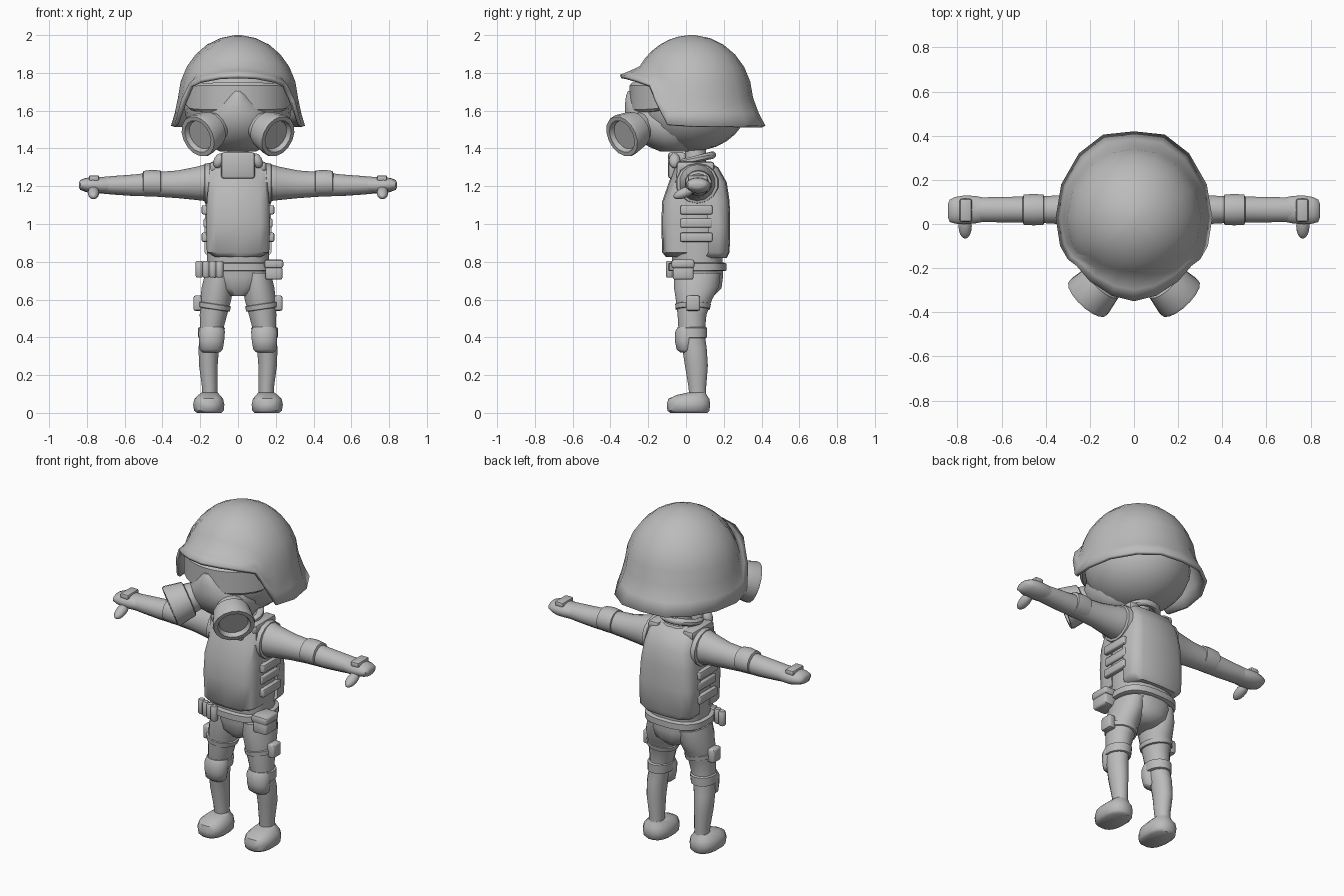
import bpy, bmesh, math
from mathutils import Vector, Matrix

grey = bpy.data.materials.new("plain grey")
grey.diffuse_color = (0.5, 0.5, 0.5, 1)


def finish(name, bm, mirror=False, angle=45):
    bmesh.ops.recalc_face_normals(bm, faces=bm.faces)
    me = bpy.data.meshes.new(name)
    bm.to_mesh(me)
    bm.free()
    me.materials.append(grey)
    ob = bpy.data.objects.new(name, me)
    bpy.context.collection.objects.link(ob)
    bpy.ops.object.select_all(action='DESELECT')
    ob.select_set(True)
    bpy.context.view_layer.objects.active = ob
    bpy.ops.object.shade_smooth_by_angle(angle=math.radians(angle))
    if mirror:
        ob.modifiers.new("Mirror", 'MIRROR')
    return ob


def skin(bm, rings, closed=True, caps=True):
    rows = [[bm.verts.new(p) for p in r] for r in rings]
    n = len(rows[0])
    for a, b in zip(rows, rows[1:]):
        for i in range(n if closed else n - 1):
            j = (i + 1) % n
            bm.faces.new((a[i], a[j], b[j], b[i]))
    if caps:
        bm.faces.new(rows[0])
        bm.faces.new(rows[-1])


def oval(a, b, n, e):
    for i in range(n):
        t = 2 * math.pi * (i + .5) / n
        c, s = math.cos(t), math.sin(t)
        yield (a * math.copysign(abs(c) ** e, c), b * math.copysign(abs(s) ** e, s))


# rings along z: (z, centre x, centre y, half x, half y)
def loft_z(name, secs, n=16, e=1.0, mirror=False, angle=45):
    bm = bmesh.new()
    skin(bm, [[(cx + u, cy + v, z) for u, v in oval(a, b, n, e)] for z, cx, cy, a, b in secs])
    return finish(name, bm, mirror, angle)


# rings along x: (x, centre y, centre z, half y, half z)
def loft_x(name, secs, n=14, e=1.0, mirror=True, angle=45):
    bm = bmesh.new()
    skin(bm, [[(x, cy + u, cz + v) for u, v in oval(a, b, n, e)] for x, cy, cz, a, b in secs])
    return finish(name, bm, mirror, angle)


def box(name, lo, hi, bevel=.012, mirror=False):
    bm = bmesh.new()
    bmesh.ops.create_cube(bm, size=1)
    for v in bm.verts:
        v.co = [(l + h) / 2 + c * (h - l) for l, h, c in zip(lo, hi, v.co)]
    bmesh.ops.bevel(bm, geom=bm.edges[:], offset=bevel, segments=2, affect='EDGES', profile=.5)
    return finish(name, bm, mirror)


def ball(name, c, r, rot=(0, 0), mirror=False):
    bm = bmesh.new()
    m = Matrix.Translation(c) @ Matrix.Rotation(rot[0], 4, 'X') @ Matrix.Rotation(rot[1], 4, 'Y')
    bmesh.ops.create_uvsphere(bm, u_segments=20, v_segments=14, radius=1,
                              matrix=m @ Matrix.Diagonal((*r, 1)))
    return finish(name, bm, mirror)


# surface of revolution around an axis: (distance, radius)
def spin(name, origin, axis, prof, n=16, mirror=False, angle=35):
    q = Vector(axis).to_track_quat('Z', 'Y')
    bm = bmesh.new()
    skin(bm, [[Vector(origin) + q @ Vector((u, v, d)) for u, v in oval(r, r, n, 1)]
              for d, r in prof])
    return finish(name, bm, mirror, angle)


# helmet: rim outline raised at the front, dome above it
half = [(0, -.35, 1.79), (.1, -.325, 1.785), (.2, -.26, 1.765), (.26, -.19, 1.74),
        (.3, -.16, 1.66), (.335, -.1, 1.53), (.355, .03, 1.52), (.33, .18, 1.52),
        (.25, .32, 1.52), (.14, .405, 1.52), (0, .42, 1.52)]
rim = half + [(-x, y, z) for x, y, z in half[-2:0:-1]]
rows = [rim, [], []] + [[] for _ in range(6)]
for x, y, z in rim:
    az = math.atan2(y - .03, x)
    base = max(1.67, z + .045)
    e0 = math.asin((base - 1.65) / .35)

    def dome(e):
        return Vector((.318 * math.cos(e) * math.cos(az),
                       .03 + .325 * math.cos(e) * math.sin(az), 1.65 + .35 * math.sin(e)))
    b = dome(e0)
    mid = b.lerp(Vector((x, y, z)), .55)
    rows[1].append((mid.x * .99, .03 + (mid.y - .03) * .985, mid.z))
    rows[2].append(b)
    for k in range(1, 7):
        rows[2 + k].append(dome(e0 + (math.pi / 2 - .06 - e0) * k / 6))
bm = bmesh.new()
skin(bm, rows, caps=False)
bm.verts.ensure_lookup_table()
bm.faces.new(bm.verts[-len(rim):])
helmet = finish("helmet", bm)
shell = helmet.modifiers.new("Shell", 'SOLIDIFY')
shell.thickness = .02

# head, goggles and breathing mask
ball("head", (0, .03, 1.625), (.285, .295, .24))
bm = bmesh.new()
goggle = []
for i in range(17):
    t = math.radians(-68 + 136 * i / 16)
    k = min(1, .55 + .45 * math.sqrt(max(0, 1 - abs(i / 8 - 1) ** 5)))
    ring = []
    for r, h in ((.25, .078), (.315, .078), (.328, .064), (.328, -.064), (.315, -.078), (.25, -.078)):
        ring.append((r * .92 * math.sin(t), .03 - r * math.cos(t), 1.67 + h * k))
    goggle.append(ring)
skin(bm, goggle)
finish("goggles", bm, angle=40)
loft_z("face_mask", [(1.385, 0, -.06, .1, .08), (1.41, 0, -.08, .15, .12), (1.46, 0, -.09, .19, .18),
                     (1.53, 0, -.1, .21, .215), (1.59, 0, -.1, .19, .225), (1.64, 0, -.1, .135, .225),
                     (1.68, 0, -.1, .085, .22), (1.705, 0, -.1, .04, .21)], n=20)
spin("filter_canister", (.1, -.22, 1.525), (.66, -.7, -.36),
     [(0, .075), (.06, .085), (.065, .1), (.16, .117), (.175, .113), (.175, .09), (.15, .08)],
     mirror=True)

# neck and collar
spin("neck", (0, .05, 1.27), (0, 0, 1), [(0, .07), (.05, .058), (.15, .055)])
bm = bmesh.new()
collar = []
for i in range(24):
    t = 2 * math.pi * i / 24
    c, s = math.cos(t), math.sin(t)
    collar.append([((.1 + u) * c, .04 + (.1 + u) * s, 1.34 + .025 * s + v)
                   for u, v in oval(.02, .02, 8, 1)])
skin(bm, collar + collar[:1], caps=False)
bmesh.ops.remove_doubles(bm, verts=bm.verts, dist=.0001)
finish("collar", bm)
ball("collar_knob", (.1, -.06, 1.335), (.028, .03, .042), (0, -.45), True)
box("throat_panel", (-.09, -.095, 1.24), (.09, .0, 1.38), .015)

# torso and vest
loft_z("torso", [(.7, 0, .06, .16, .12), (.8, 0, .06, .165, .135), (.95, 0, .06, .17, .14),
                 (1.15, 0, .06, .17, .13), (1.27, 0, .055, .155, .11), (1.33, 0, .05, .09, .08)], e=.75)
for name, sgn, secs in (
        ("vest_front", -1, [(.825, .12, .03, .1), (.85, .165, -.01, .12), (1., .17, -.01, .125),
                            (1.12, .165, 0, .12), (1.22, .155, .02, .085), (1.32, .15, .04, .05)]),
        ("vest_back", 1, [(.82, .15, .1, .21), (.85, .178, .12, .225), (1., .178, .12, .228),
                          (1.12, .17, .1, .225), (1.22, .158, .08, .21), (1.3, .15, .06, .165),
                          (1.325, .13, .04, .12)])):
    bm = bmesh.new()
    skin(bm, [[(x, sgn * y, z) for x, y in
               ((-w, a), (-w, (a + d) / 2), (-w * .92, d - .022), (-w * .7, d), (0, d + .006), (w * .7, d),
                (w * .92, d - .022), (w, (a + d) / 2), (w, a))] for z, w, a, d in secs])
    finish(name, bm, angle=50)
for z in (.93, 1.005, 1.075):
    box("side_strap", (.14, -.03, z - .024), (.192 if z != 1.005 else .182, .14, z + .024), .008, True)
for s in (-1, 1):
    box("shoulder_strap", (s * .115 - .035, -.05, 1.28), (s * .115 + .035, .15, 1.33), .015)

# arms
loft_x("arm", [(.1, .06, 1.22, .1, .1), (.16, .06, 1.22, .1, .1), (.22, .06, 1.215, .085, .088),
               (.32, .065, 1.21, .068, .073), (.45, .065, 1.21, .06, .064), (.55, .065, 1.205, .06, .057),
               (.65, .065, 1.205, .058, .05), (.72, .065, 1.205, .056, .044)])
loft_x("elbow_pad", [(.405, .065, 1.213, .055, .055), (.41, .065, 1.215, .07, .068),
                     (.455, .065, 1.217, .073, .07), (.5, .065, 1.215, .07, .066),
                     (.505, .065, 1.213, .055, .055)])
loft_x("shoulder_cuff", [(.145, .06, 1.215, .1, .1), (.15, .06, 1.215, .115, .108),
                         (.175, .06, 1.215, .11, .105), (.18, .06, 1.215, .09, .09)])
loft_x("hand", [(.68, .065, 1.205, .056, .044), (.72, .065, 1.205, .064, .044), (.77, .064, 1.205, .067, .044),
                (.81, .062, 1.207, .062, .036), (.835, .06, 1.207, .052, .026), (.843, .06, 1.207, .03, .012)])
ball("thumb", (.765, -.01, 1.165), (.03, .06, .027), (.4, 0), True)
box("knuckle_guard", (.735, .01, 1.225), (.79, .115, 1.258), .01, True)

# hips, belt and pouches
loft_z("hips", [(.62, 0, .06, .05, .09), (.66, 0, .065, .125, .125), (.72, 0, .065, .165, .133),
                (.8, 0, .06, .165, .135)], e=.85)
loft_z("belt", [(.75, 0, .06, .17, .145), (.755, 0, .06, .185, .155), (.79, 0, .06, .185, .155),
                (.795, 0, .06, .17, .145)], e=.75, n=24)
box("belt_pouch", (.145, -.07, .705), (.235, .04, .775), .012)
box("belt_pouch_flap", (.138, -.077, .765), (.24, .045, .812), .014)
for i in range(4):
    spin("belt_shell", (-.205 + .036 * i, -.05 - .012 * i, .718), (0, 0, 1),
         [(0, .016), (.008, .021), (.078, .021), (.086, .016)], n=10)

# legs
loft_z("leg", [(.08, .15, .062, .04, .045), (.14, .15, .06, .042, .048), (.25, .157, .055, .05, .062),
               (.34, .155, .045, .055, .066), (.42, .143, .03, .06, .07), (.52, .13, .032, .074, .078),
               (.6, .118, .042, .084, .098), (.67, .108, .055, .085, .122), (.74, .1, .06, .075, .125)],
       mirror=True)
loft_z("knee_pad", [(.32, .142, .0, .045, .03), (.335, .142, -.005, .062, .045), (.38, .14, -.005, .068, .055),
                    (.43, .139, .0, .071, .058), (.455, .138, .005, .062, .05)], mirror=True)
loft_z("knee_strap", [(.395, .144, .034, .055, .065), (.4, .144, .034, .069, .078),
                      (.45, .14, .034, .072, .08), (.455, .14, .034, .06, .07)], mirror=True)
strap = loft_z("thigh_strap", [(.545, .127, .036, .07, .08), (.55, .127, .036, .085, .092),
                               (.575, .124, .037, .088, .096), (.58, .122, .037, .075, .085)], mirror=True)
for v in strap.data.vertices:
    v.co.z += .15 * (v.co.x - .127)
box("thigh_pouch", (.19, 0, .54), (.236, .075, .622), .012, True)

# boots
loft_z("boot", [(0, .153, .015, .065, .1), (.012, .154, .013, .08, .113), (.045, .155, .013, .084, .117),
                (.075, .155, .015, .077, .11), (.095, .153, .03, .058, .08), (.108, .15, .058, .043, .048)],
       e=.85, mirror=True)
